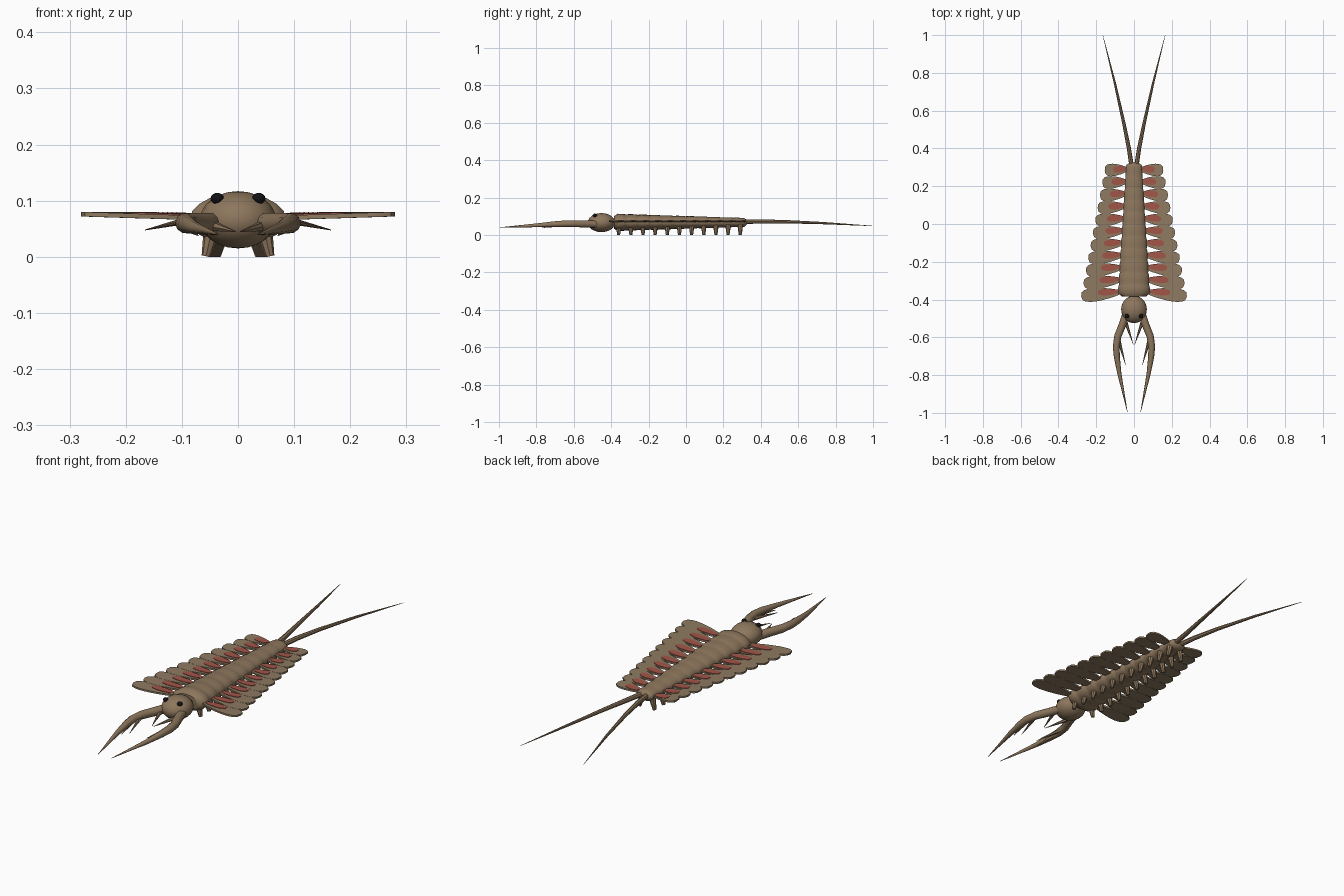
import bpy, bmesh
from math import sin, cos, pi, radians
from mathutils import Vector

if "Cube" in bpy.data.objects:
    bpy.data.objects.remove(bpy.data.objects["Cube"], do_unlink=True)


def material(name, r, g, b):
    m = bpy.data.materials.new(name)
    m.use_nodes = True
    m.diffuse_color = (r, g, b, 1)
    m.node_tree.nodes["Principled BSDF"].inputs["Base Color"].default_value = (r, g, b, 1)
    return m


SHELL = material("brown shell", 0.27, 0.185, 0.11)
FLAP = material("tan flap", 0.27, 0.195, 0.12)
GILL = material("red gill", 0.36, 0.09, 0.065)
EYE = material("black eye", 0.006, 0.006, 0.008)
N = 11


def finish(name, bm, mat, smooth=40):
    bmesh.ops.recalc_face_normals(bm, faces=bm.faces)
    me = bpy.data.meshes.new(name)
    bm.to_mesh(me)
    bm.free()
    me.materials.append(mat)
    ob = bpy.data.objects.new(name, me)
    bpy.context.collection.objects.link(ob)
    bpy.ops.object.select_all(action="DESELECT")
    ob.select_set(True)
    bpy.context.view_layer.objects.active = ob
    bpy.ops.object.shade_smooth_by_angle(angle=radians(smooth))
    return ob


def loft(bm, rings):
    loops = [[bm.verts.new(p) for p in ring] for ring in rings]
    n = len(loops[0])
    for a, b in zip(loops, loops[1:]):
        for i in range(n):
            j = (i + 1) % n
            bm.faces.new((a[i], a[j], b[j], b[i]))
    bm.faces.new(loops[0])
    bm.faces.new(loops[-1])


def tube(name, path, mat, sides=8):
    """Tapered limb through (x, y, z, radius) points."""
    pts = [Vector(p[:3]) for p in path]
    rings = []
    for k, p in enumerate(pts):
        d = (pts[min(k + 1, len(pts) - 1)] - pts[max(k - 1, 0)]).normalized()
        u = d.cross(Vector((0, 0, 1)) if abs(d.z) < 0.8 else Vector((0, 1, 0))).normalized()
        v = d.cross(u)
        r = path[k][3]
        rings.append([p + r * (u * cos(2 * pi * i / sides) + v * sin(2 * pi * i / sides))
                      for i in range(sides)])
    bm = bmesh.new()
    loft(bm, rings)
    return finish(name, bm, mat)


def ball(name, centre, size, mat, seg=20):
    bm = bmesh.new()
    bmesh.ops.create_uvsphere(bm, u_segments=seg, v_segments=seg // 2 + 2, radius=1)
    bmesh.ops.scale(bm, vec=size, verts=bm.verts)
    bmesh.ops.translate(bm, vec=centre, verts=bm.verts)
    return finish(name, bm, mat)


def petal(name, base, tip, half, thick, narrow, mat):
    """Flat rounded flap, narrow at its base and broad at its tip."""
    base, tip = Vector(base), Vector(tip)
    axis = tip - base
    side = Vector((0, 0, 1)).cross(axis).normalized()
    edge = []
    for k in range(11):
        a = pi * k / 10
        t = (1 - cos(a)) / 2
        edge.append((t, half * sin(a) ** 0.7 * (narrow + (1 - narrow) * t) * 1.2))
    outline = [base + axis * t + side * w for t, w in edge]
    outline += [base + axis * t - side * w for t, w in reversed(edge[1:-1])]
    bm = bmesh.new()
    up = Vector((0, 0, thick / 2))
    loft(bm, [[p - up for p in outline], [p + up for p in outline]])
    return finish(name, bm, mat, 30)


# Trunk: overlapping rounded segments that narrow to the tail
rings = []
for s in range(N):
    for f, swell in ((0.0, 0.95), (0.3, 1.0), (0.75, 1.0), (0.97, 0.96)):
        t = (s + f) / N
        w = (0.087 - 0.045 * t) * swell
        h = (0.047 - 0.023 * t) * swell
        if s == 0 and f == 0:
            w, h = w * 0.75, h * 0.75
        y = -0.385 + 0.7 * t
        rings.append([(w * cos(2 * pi * i / 20), y, 0.067 + h * sin(2 * pi * i / 20))
                      for i in range(20)])
rings.append([(x * 0.5, 0.325, 0.067 + (z - 0.067) * 0.5) for x, y, z in rings[-1]])
bm = bmesh.new()
loft(bm, rings)
finish("trunk", bm, SHELL, 50)

ball("head", (0, -0.452, 0.066), (0.068, 0.073, 0.051), SHELL)

for sx, label in ((1, "left"), (-1, "right")):
    ball(label + "_eye", (sx * 0.037, -0.487, 0.104), (0.012, 0.012, 0.010), EYE, 12)

    # Side flaps with gills, and stubby walking legs
    for s in range(N):
        t = s / (N - 1)
        y = -0.36 + 0.65 * t
        bx = 0.065 - 0.035 * t
        tx = 0.28 - 0.125 * t
        ty = y - 0.022 + 0.016 * t
        z = 0.069
        petal(f"{label}_flap_{s + 1}", (sx * bx, y, z), (sx * tx, ty, z + 0.007),
              0.039 - 0.003 * t, 0.008, 0.4, FLAP)
        g0, g1 = 0.085 - 0.04 * t, 0.192 - 0.082 * t
        petal(f"{label}_gill_{s + 1}", (sx * g0, y + 0.003, z + 0.003),
              (sx * g1, y - 0.003, z + 0.007), 0.016, 0.007, 0.8, GILL)
        lx = 0.045 - 0.018 * t
        tube(f"{label}_leg_{s + 1}",
             [(sx * lx, y, 0.055, 0.015), (sx * (lx + 0.006), y, 0.028, 0.012),
              (sx * (lx + 0.012), y, 0.001, 0.008)], SHELL)

    # Grasping arm with three inner spines
    tube(label + "_arm",
         [(sx * 0.042, -0.475, 0.058, 0.020), (sx * 0.060, -0.53, 0.059, 0.020),
          (sx * 0.086, -0.595, 0.060, 0.019), (sx * 0.094, -0.65, 0.060, 0.018),
          (sx * 0.091, -0.70, 0.058, 0.016), (sx * 0.078, -0.79, 0.052, 0.011),
          (sx * 0.035, -0.995, 0.040, 0.001)], SHELL, 10)
    for k, (a, b) in enumerate((((0.045, -0.515, 0.055), (0.004, -0.637, 0.045)),
                                ((0.082, -0.61, 0.055), (0.044, -0.747, 0.042)),
                                ((0.088, -0.67, 0.053), (0.071, -0.77, 0.038)))):
        tube(f"{label}_arm_spine_{k + 1}",
             [(sx * a[0], *a[1:], 0.010), (sx * b[0], *b[1:], 0.0008)], SHELL, 6)

    # Long tail filament
    tube(label + "_tail_filament",
         [(sx * 0.010, 0.29, 0.070, 0.012), (sx * 0.027, 0.40, 0.072, 0.011),
          (sx * 0.053, 0.53, 0.071, 0.009), (sx * 0.100, 0.74, 0.063, 0.006),
          (sx * 0.165, 1.0, 0.048, 0.0008)], SHELL)
